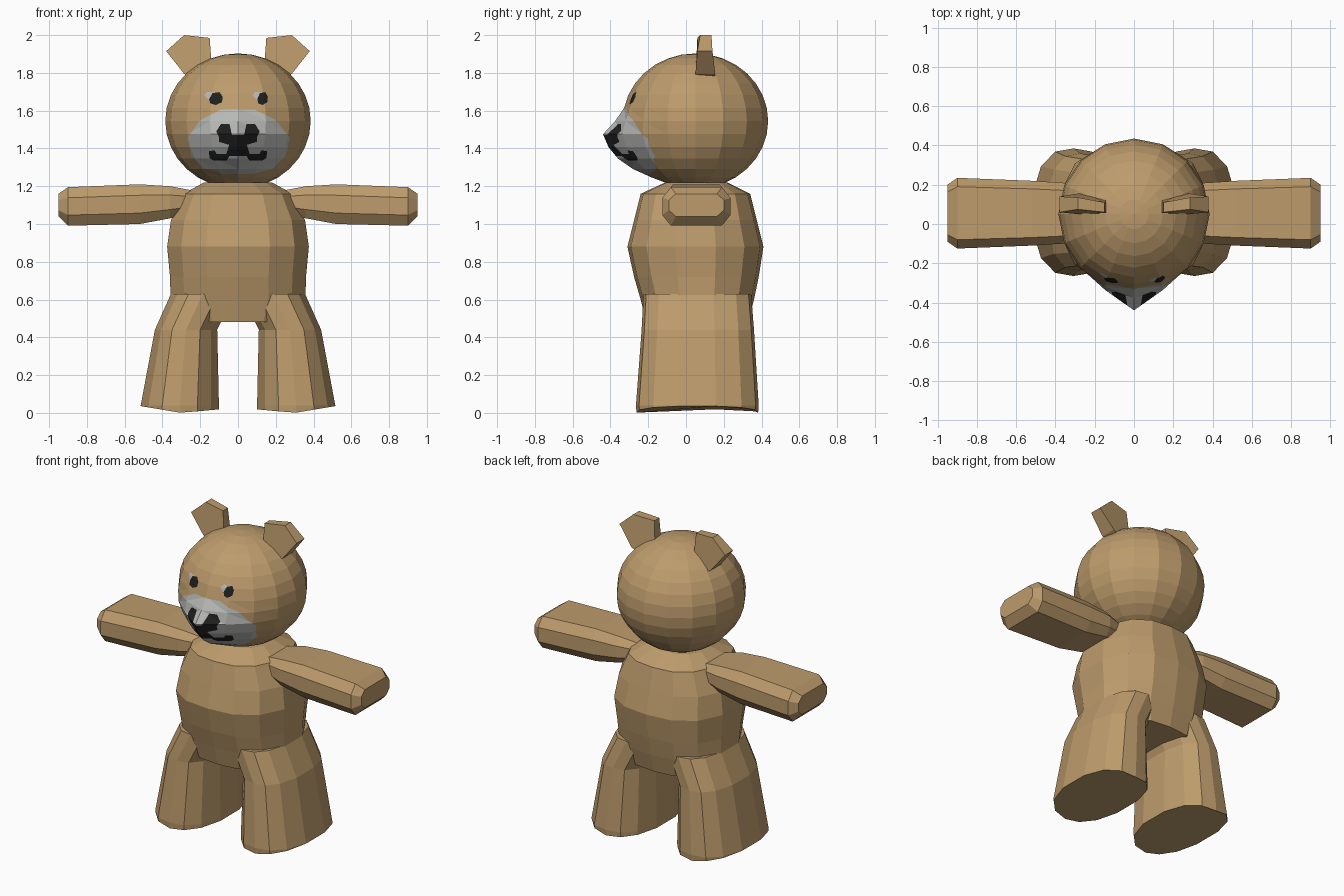
import bpy, bmesh, math
from mathutils import Vector

if "Cube" in bpy.data.objects:
    bpy.data.objects.remove(bpy.data.objects["Cube"])


def material(name, rgb):
    m = bpy.data.materials.new(name)
    m.diffuse_color = (*rgb, 1)
    m.use_nodes = True
    m.node_tree.nodes["Principled BSDF"].inputs["Base Color"].default_value = m.diffuse_color
    return m


FUR = material("tan fur", (0.51, 0.33, 0.15))
GREY = material("muzzle grey", (0.48, 0.49, 0.47))
DARK = material("dark features", (0.014, 0.014, 0.014))


def finish(bm, name, mats=(FUR,)):
    bmesh.ops.recalc_face_normals(bm, faces=bm.faces[:])
    me = bpy.data.meshes.new(name)
    bm.to_mesh(me)
    bm.free()
    for m in mats:
        me.materials.append(m)
    ob = bpy.data.objects.new(name, me)
    bpy.context.collection.objects.link(ob)
    return ob


def loft(name, rings):
    """Skin a list of equal-length rings and cap both ends."""
    bm = bmesh.new()
    vs = [[bm.verts.new(p) for p in r] for r in rings]
    n = len(vs[0])
    for a, b in zip(vs, vs[1:]):
        for i in range(n):
            j = (i + 1) % n
            bm.faces.new((a[i], a[j], b[j], b[i]))
    bm.faces.new(vs[0])
    bm.faces.new(vs[-1])
    return finish(bm, name)


# Rounded 14-sided cross-section shared by torso and legs
QUARTER = [(0, 1), (.45, .95), (.8, .72), (1, .3)]
SECTION = (QUARTER + [(x, -y) for x, y in reversed(QUARTER)]
           + [(-x, -y) for x, y in QUARTER[1:]]
           + [(-x, y) for x, y in reversed(QUARTER[1:])])


def ring(z, cx, hx, y0, y1):
    return [Vector((cx + hx * u, (y0 + y1) / 2 + (y1 - y0) / 2 * v, z))
            for u, v in SECTION]


# Torso
loft("torso", [ring(z, 0, hx, y0, y1) for z, hx, y0, y1 in (
    (1.22, .18, -.11, .22), (1.16, .29, -.24, .34), (1.02, .355, -.275, .375),
    (.88, .375, -.31, .41), (.72, .36, -.275, .385), (.60, .357, -.24, .36),
    (.48, .30, -.21, .33))])

for side, s in (("left", 1), ("right", -1)):
    # Leg, flaring to a foot with a slightly bent sole
    rings = [ring(z, s * cx, s * hx, y0, y1) for z, cx, hx, y0, y1 in (
        (.63, .185, .17, -.225, .345), (.44, .275, .165, -.235, .36),
        (.04, .308, .207, -.265, .385))]
    sole = ring(0, s * .308, s * .207, -.262, .382)
    for p in sole:
        d = (abs(p.x) - .3) / .21
        p.z = .035 * d if d > 0 else -.02 * d
    loft(side + "_leg", rings + [sole])

    # Arm, octagonal bar with chamfered tip
    octagon = [(1, .45), (.75, 1), (-.75, 1), (-1, .45),
               (-1, -.45), (-.75, -1), (.75, -1), (1, -.45)]
    loft(side + "_arm", [
        [(s * x, .055 + hy * u, zc + hz * v) for u, v in octagon]
        for x, hy, zc, hz in ((.2, .11, 1.12, .05), (.36, .155, 1.115, .085),
                              (.52, .165, 1.105, .105), (.90, .18, 1.093, .102),
                              (.95, .145, 1.1, .06))])

    # Ear, a thin wedge: x, z, front y, back y for each outline point
    outline = [(.14, 1.85, .055, .12), (.15, 1.985, .06, .11),
               (.285, 2.0, .075, .135), (.38, 1.915, .06, .14),
               (.285, 1.795, .05, .155), (.24, 1.77, .05, .15)]
    loft(side + "_ear", [[(s * x, f, z) for x, z, f, b in outline],
                         [(s * x, b, z) for x, z, f, b in outline]])

# Head: squashed sphere with the snout pulled out of its front
CZ, RZ, CY = 1.545, .358, .05
head = bmesh.new()
bmesh.ops.create_uvsphere(head, u_segments=16, v_segments=16, radius=1)
PUSH = {0: .04, 1: .112, 2: .105, 3: .09, 4: .06, 5: .02}   # by ring below equator
COLUMN = {0: 1, 1: .35, 2: .1}                              # by column off centre
for v in head.verts:
    k = round(-math.degrees(math.asin(max(-1, min(1, v.co.z)))) / 11.25)
    col = abs(round(math.degrees(math.atan2(v.co.x, -v.co.y)) / 22.5))
    push = PUSH.get(k, 0) * COLUMN.get(col, 0)
    v.co = (v.co.x * .385, CY + v.co.y * .385 - push, CZ + v.co.z * RZ)
bmesh.ops.recalc_face_normals(head, faces=head.faces[:])
bmesh.ops.triangulate(
    head, faces=[f for f in head.faces if f.calc_center_median().y < -.1])


def paint(points, index):
    """Cut a convex x-z outline into the front of the head and colour it."""
    pts = [Vector((x, 0, z)) for x, z in points]
    mid = sum(pts, Vector()) / len(pts)
    inside = [f for f in head.faces if f.calc_center_median().y < -.05]
    for a, b in zip(pts, pts[1:] + pts[:1]):
        no = Vector((b.z - a.z, 0, a.x - b.x)).normalized()
        if (mid - a).dot(no) > 0:
            no = -no
        geom = set(inside)
        for f in inside:
            geom.update(f.edges)
            geom.update(f.verts)
        res = bmesh.ops.bisect_plane(head, geom=list(geom), dist=1e-5,
                                     plane_co=a, plane_no=no)
        inside = [f for f in res["geom"] if isinstance(f, bmesh.types.BMFace)
                  and (f.calc_center_median() - a).dot(no) < 0]
    for f in inside:
        f.material_index = index


def paint_pair(points, index):
    paint(points, index)
    paint([(-x, z) for x, z in points], index)


# Muzzle patch
paint([(-.09, 1.605), (.09, 1.605), (.2, 1.55), (.275, 1.455), (.25, 1.36),
       (.18, 1.29), (.08, 1.265), (-.08, 1.265), (-.18, 1.295), (-.245, 1.36),
       (-.268, 1.455), (-.2, 1.55)], 1)
# Nose
paint_pair([(.03, 1.46), (.045, 1.53), (.09, 1.53), (.115, 1.49), (.1, 1.46)], 2)
paint([(-.1, 1.47), (.1, 1.47), (.1, 1.435), (.05, 1.42), (-.05, 1.42), (-.1, 1.435)], 2)
# Mouth
paint([(-.045, 1.425), (.045, 1.425), (.065, 1.36), (-.065, 1.36)], 2)
paint_pair([(.04, 1.37), (.14, 1.37), (.15, 1.35), (.13, 1.335), (.06, 1.335)], 2)
paint_pair([(.115, 1.375), (.125, 1.39), (.155, 1.385), (.15, 1.35), (.12, 1.35)], 2)
# Eyes with a grey glint on the same side of each
for x, w in ((-.117, .036), (.13, .028)):
    paint([(x - w - .025, 1.68), (x - w - .01, 1.7), (x, 1.695), (x, 1.655),
           (x - w, 1.655)], 1)
    paint([(x - w, 1.66), (x - w * .5, 1.693), (x + w * .5, 1.698),
           (x + w, 1.675), (x + w * .9, 1.645), (x, 1.63), (x - w * .8, 1.638)], 2)

finish(head, "head", (FUR, GREY, DARK))
